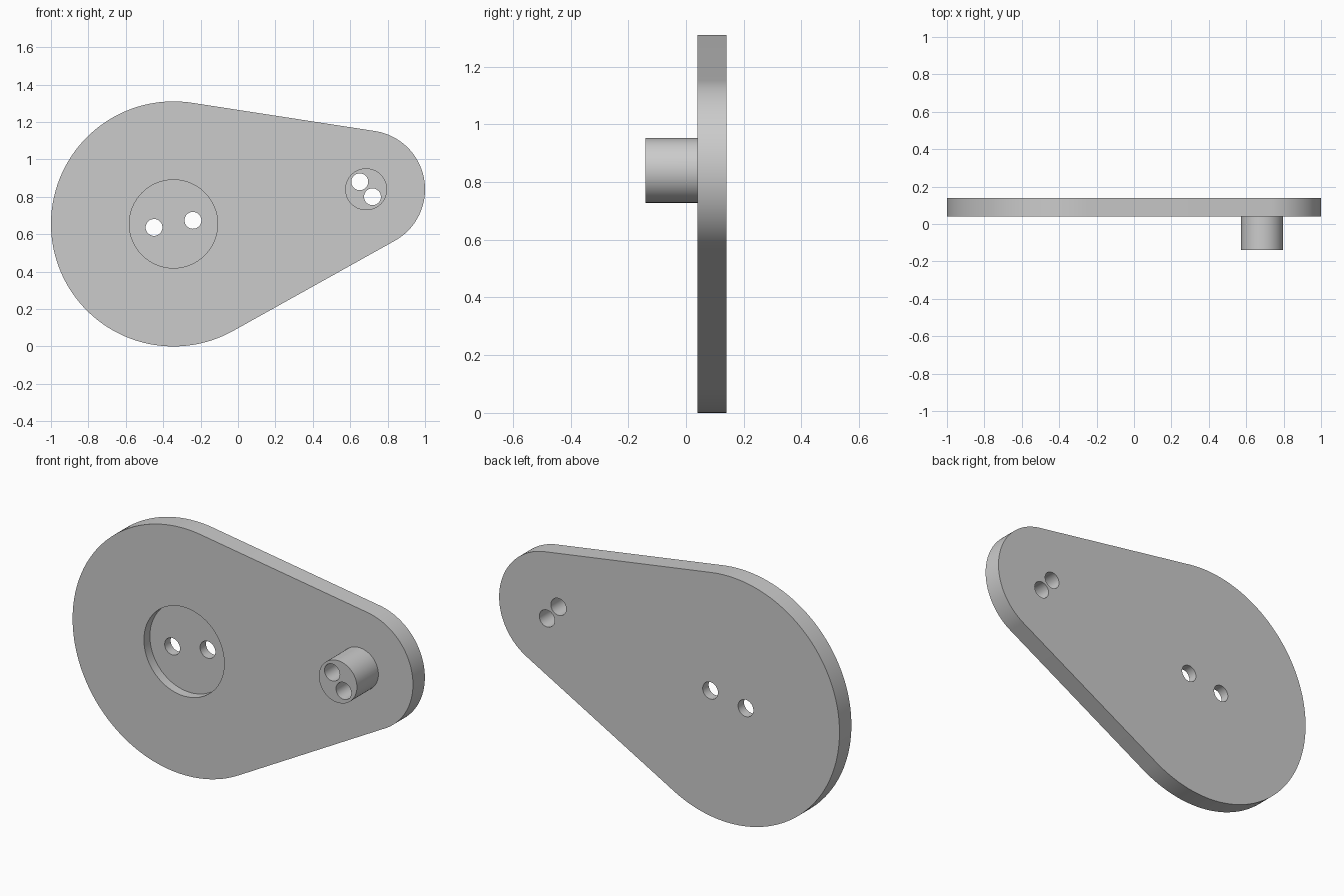
import bpy, bmesh, math
from mathutils import Vector

if "Cube" in bpy.data.objects:
    bpy.data.objects.remove(bpy.data.objects["Cube"], do_unlink=True)

HUB, HUB_R = Vector((-0.345, 0.655)), 0.655
PIN, PIN_R = Vector((0.685, 0.84)), 0.315
FRONT, BACK, PIN_TIP = 0.04, 0.14, -0.14
RECESS_FLOOR = 0.09
HOLE_R = 0.045

grey = bpy.data.materials.new("plain grey")
grey.use_nodes = True
grey.diffuse_color = (0.6, 0.6, 0.6, 1)
grey.node_tree.nodes["Principled BSDF"].inputs["Base Color"].default_value = (0.6, 0.6, 0.6, 1)


def arc(center, radius, start, end, steps):
    """Points along an arc in the x-z plane."""
    angles = [start + (end - start) * i / steps for i in range(steps + 1)]
    return [center + radius * Vector((math.cos(a), math.sin(a))) for a in angles]


def circle(center, radius, steps=64):
    return arc(center, radius, 0, math.tau, steps)[:-1]


def extrude(name, outline, y0, y1):
    """Solid made by extruding an x-z outline from y0 to y1."""
    bm = bmesh.new()
    face = bm.faces.new([bm.verts.new((p.x, y0, p.y)) for p in outline])
    grown = bmesh.ops.extrude_face_region(bm, geom=[face])["geom"]
    verts = [g for g in grown if isinstance(g, bmesh.types.BMVert)]
    bmesh.ops.translate(bm, verts=verts, vec=(0, y1 - y0, 0))
    bmesh.ops.recalc_face_normals(bm, faces=bm.faces)
    mesh = bpy.data.meshes.new(name)
    bm.to_mesh(mesh)
    bm.free()
    mesh.materials.append(grey)
    obj = bpy.data.objects.new(name, mesh)
    bpy.context.collection.objects.link(obj)
    return obj


def combine(target, tool, operation):
    """Apply a boolean and discard the tool object."""
    tool.hide_render = True
    mod = target.modifiers.new(tool.name, "BOOLEAN")
    mod.operation, mod.object, mod.solver = operation, tool, "EXACT"
    bpy.context.view_layer.objects.active = target
    bpy.ops.object.modifier_apply(modifier=mod.name)
    bpy.data.objects.remove(tool, do_unlink=True)


# Plate: two arcs joined by their outer tangents
span = PIN - HUB
heading = math.atan2(span.y, span.x)
tangent = math.acos((HUB_R - PIN_R) / span.length)
outline = arc(HUB, HUB_R, heading + tangent, heading + math.tau - tangent, 96)
outline += arc(PIN, PIN_R, heading - tangent, heading + tangent, 64)
plate = extrude("crank_plate", outline, FRONT, BACK)

# Crank pin on the narrow end, sunk slightly into the plate
combine(plate, extrude("crank_pin", circle(PIN, 0.112), PIN_TIP, FRONT + 0.02), "UNION")

# Round recess in the front of the wide end
combine(plate, extrude("recess", circle(HUB, 0.236), FRONT - 0.1, RECESS_FLOOR), "DIFFERENCE")

# Through holes, in pairs on either side of each centre
for center, offset in ((HUB, Vector((0.104, 0.019))), (PIN, Vector((0.034, -0.04)))):
    for side in (-1, 1):
        hole = extrude("hole", circle(center + side * offset, HOLE_R, 40), PIN_TIP - 0.1, BACK + 0.1)
        combine(plate, hole, "DIFFERENCE")

# Smooth round walls, crisp rims
bpy.ops.object.select_all(action="DESELECT")
plate.select_set(True)
bpy.context.view_layer.objects.active = plate
bpy.ops.object.shade_smooth_by_angle(angle=math.radians(30))
